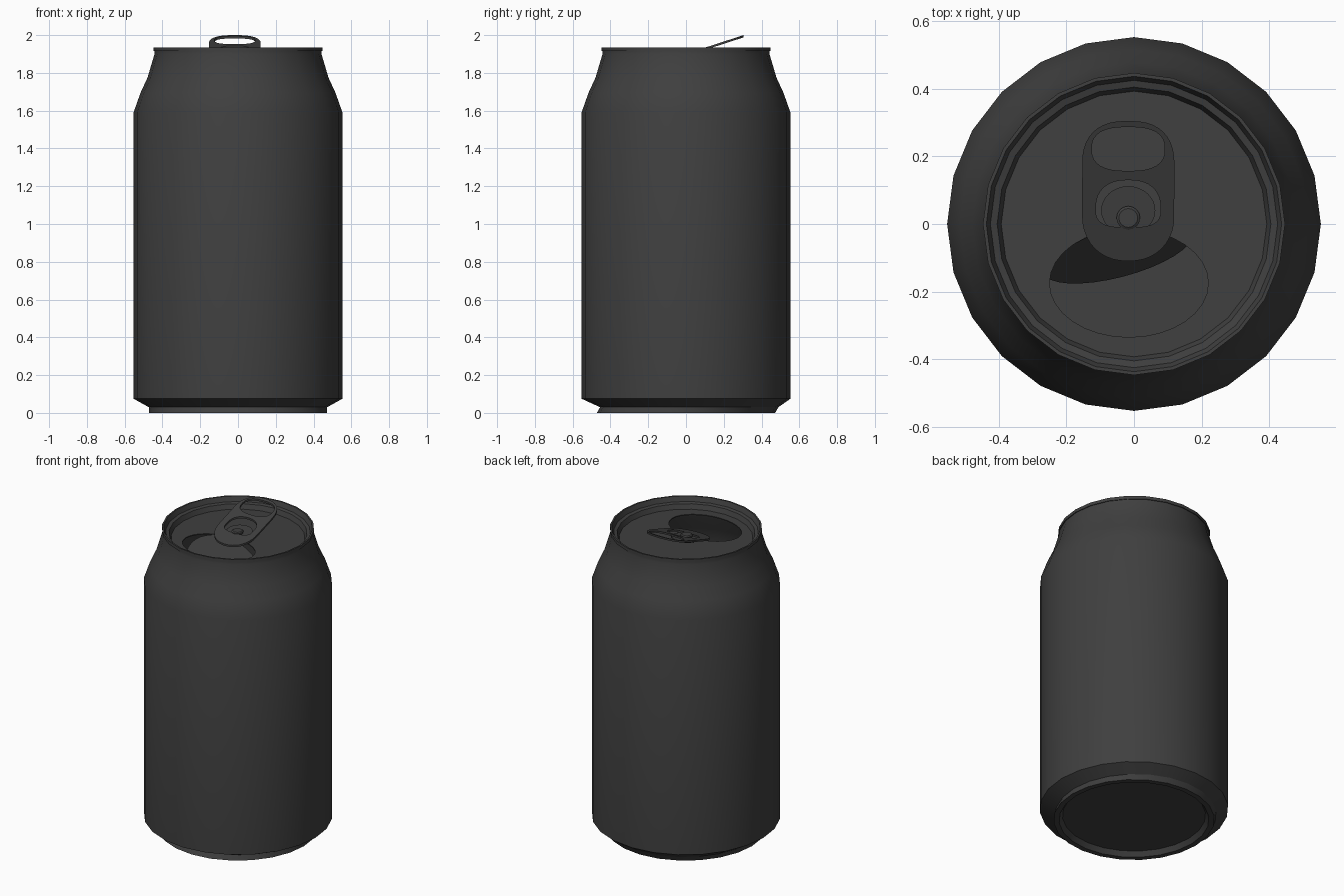
import bpy, bmesh, math
from mathutils import Matrix, Vector

cube = bpy.data.objects.get("Cube")
if cube:
    bpy.data.objects.remove(cube, do_unlink=True)

# One dark metal colour for everything
metal = bpy.data.materials.new("dark_metal")
metal.use_nodes = True
COLOUR = (0.05, 0.05, 0.05, 1)
metal.diffuse_color = COLOUR
metal.node_tree.nodes["Principled BSDF"].inputs["Base Color"].default_value = COLOUR

SIDES = 24
LID_Z = 1.87
TAB_X = -0.017


def finish(name, mesh, angle=35):
    obj = bpy.data.objects.new(name, mesh)
    bpy.context.collection.objects.link(obj)
    mesh.materials.clear()
    mesh.materials.append(metal)
    bpy.ops.object.select_all(action='DESELECT')
    obj.select_set(True)
    bpy.context.view_layer.objects.active = obj
    bpy.ops.object.shade_smooth_by_angle(angle=math.radians(angle))
    return obj


def lathe(name, profile, centre=(0, 0), sides=SIDES, angle=35):
    """Revolve (radius, height) pairs; a radius of zero closes the end."""
    bm = bmesh.new()
    rings = []
    for r, z in profile:
        count = sides if r else 1
        rings.append([bm.verts.new((centre[0] + r * math.cos(math.tau * i / sides),
                                    centre[1] + r * math.sin(math.tau * i / sides), z))
                      for i in range(count)])
    for a, b in zip(rings, rings[1:]):
        for i in range(sides):
            j = (i + 1) % sides
            quad = [a[i % len(a)], a[j % len(a)], b[j % len(b)], b[i % len(b)]]
            bm.faces.new(list(dict.fromkeys(quad)))
    mesh = bpy.data.meshes.new(name)
    bm.to_mesh(mesh)
    bm.free()
    return finish(name, mesh, angle)


def oval(cx, cy, rx, ry, power=2, start=0, sweep=math.tau, steps=32):
    """Points on a (super)ellipse or part of one."""
    points = []
    for i in range(steps):
        t = start + sweep * i / steps
        c, s = math.cos(t), math.sin(t)
        points.append((cx + rx * math.copysign(abs(c) ** (2 / power), c),
                       cy + ry * math.copysign(abs(s) ** (2 / power), s)))
    return points


def plate(name, loops, half, z, slope=0):
    """Flat sheet with holes, sloping upward toward the back."""
    curve = bpy.data.curves.new(name + "_outline", 'CURVE')
    curve.dimensions = '2D'
    curve.fill_mode = 'BOTH'
    curve.extrude = half
    for loop in loops:
        spline = curve.splines.new('POLY')
        spline.points.add(len(loop) - 1)
        for point, (x, y) in zip(spline.points, loop):
            point.co = (x, y, 0, 1)
        spline.use_cyclic_u = True
    temp = bpy.data.objects.new(name + "_outline", curve)
    bpy.context.collection.objects.link(temp)
    graph = bpy.context.evaluated_depsgraph_get()
    mesh = bpy.data.meshes.new_from_object(temp.evaluated_get(graph))
    bpy.data.objects.remove(temp, do_unlink=True)
    for v in mesh.vertices:
        v.co.z += z + slope * v.co.y
    return finish(name, mesh)


# Can body: recessed floor, foot, wall, shoulder, rim and stepped inner lip
body = lathe("can_body", [
    (0, 0.03), (0.42, 0.03), (0.44, 0), (0.472, 0), (0.472, 0.03),
    (0.553, 0.075), (0.553, 1.59), (0.516, 1.695), (0.479, 1.775),
    (0.442, 1.9), (0.442, 1.915), (0.447, 1.915), (0.447, 1.935),
    (0.437, 1.935), (0.425, 1.905), (0.405, 1.9), (0.393, LID_Z)])
# The foot leans slightly toward the front
for v in body.data.vertices:
    if abs(v.co.z - 0.03) < 0.001 and v.co.xy.length > 0.45:
        v.co.y += 0.017

# Lid with the drinking opening
opening = oval(-0.015, -0.175, 0.235, 0.16)
plate("lid", [oval(0, 0, 0.393, 0.393, steps=SIDES), opening], 0.003, LID_Z - 0.003)

# Flap pushed down into the can, hinged at the back of the opening
bm = bmesh.new()
bm.faces.new([bm.verts.new((x, y, LID_Z - 0.006)) for x, y in opening])
hinge = Vector((-0.125, -0.034, LID_Z - 0.006))
bmesh.ops.rotate(bm, verts=bm.verts, cent=hinge,
                 matrix=Matrix.Rotation(math.radians(64), 3, Vector((0.94, 0.342, 0))))
flap_mesh = bpy.data.meshes.new("flap")
bm.to_mesh(flap_mesh)
bm.free()
finish("flap", flap_mesh)

# Pull tab with finger hole and rivet cut-out
outline = (oval(TAB_X, 0.17, 0.137, 0.135, 2.5, 0, math.pi, 20)
           + oval(TAB_X, 0.03, 0.137, 0.14, 2.2, math.pi, math.pi, 20))
finger_hole = oval(TAB_X, 0.222, 0.108, 0.065, 2.6)
rivet_hole = (oval(TAB_X, 0.045, 0.096, 0.085, 2.4, 0, math.pi, 16)
              + oval(TAB_X, 0.045, 0.096, 0.055, 3, math.pi, math.pi, 16))
plate("pull_tab", [outline, finger_hole, rivet_hole], 0.006, 1.895, 0.325)

# Tongue inside the tab and the rivet that holds it
plate("tab_tongue", [oval(TAB_X, 0.04, 0.08, 0.072)], 0.004, 1.884, 0.1)
lathe("rivet", [(0.035, LID_Z), (0.035, 1.9), (0.028, 1.905), (0, 1.905)],
      (TAB_X, 0.018), 16)
